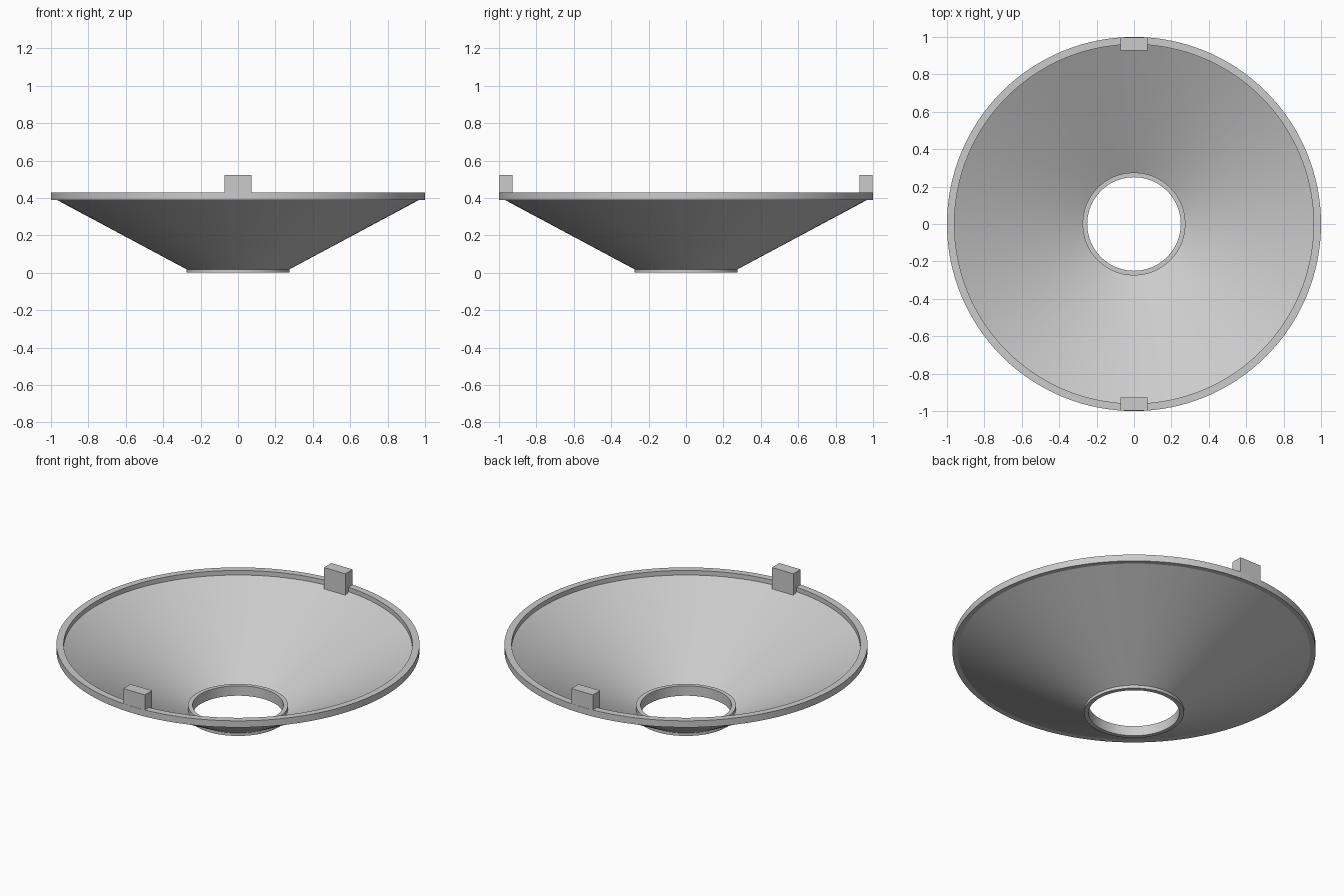
import bpy, bmesh, math
from mathutils import Matrix, Vector

if "Cube" in bpy.data.objects:
    bpy.data.objects.remove(bpy.data.objects["Cube"], do_unlink=True)

grey = bpy.data.materials.new("light_grey")
grey.use_nodes = True
colour = (0.6, 0.6, 0.6, 1)
grey.diffuse_color = colour
grey.node_tree.nodes["Principled BSDF"].inputs["Base Color"].default_value = colour


def finish(name, bm):
    bmesh.ops.recalc_face_normals(bm, faces=bm.faces)
    mesh = bpy.data.meshes.new(name)
    bm.to_mesh(mesh)
    bm.free()
    mesh.materials.append(grey)
    obj = bpy.data.objects.new(name, mesh)
    bpy.context.collection.objects.link(obj)
    return obj


def lathe(name, profile, steps=128):
    """Spin a closed (radius, height) profile about z."""
    bm = bmesh.new()
    verts = [bm.verts.new((r, 0, z)) for r, z in profile]
    edges = [bm.edges.new((v, verts[i - 1])) for i, v in enumerate(verts)]
    bmesh.ops.spin(bm, geom=verts + edges, cent=(0, 0, 0), axis=(0, 0, 1),
                   angle=math.tau, steps=steps, use_duplicate=False)
    bmesh.ops.remove_doubles(bm, verts=bm.verts, dist=0.0001)
    obj = finish(name, bm)
    bpy.ops.object.select_all(action='DESELECT')
    obj.select_set(True)
    bpy.context.view_layer.objects.active = obj
    bpy.ops.object.shade_smooth_by_angle(angle=math.radians(20))
    return obj


# Conical dish with its rim and the collar around the centre hole
lathe("dish", [
    (0.25, 0), (0.275, 0), (0.275, 0.018), (0.97, 0.39), (1, 0.39),
    (1, 0.43), (0.96, 0.43), (0.96, 0.402), (0.275, 0.036),
    (0.275, 0.06), (0.25, 0.06),
])

# Locating tabs standing on the rim
for name, side in (("front_tab", -1), ("back_tab", 1)):
    bm = bmesh.new()
    place = Matrix.Translation(Vector((0, side * 0.963, 0.457)))
    size = Matrix.Diagonal((0.144, 0.07, 0.13, 1))
    bmesh.ops.create_cube(bm, size=1, matrix=place @ size)
    finish(name, bm)
